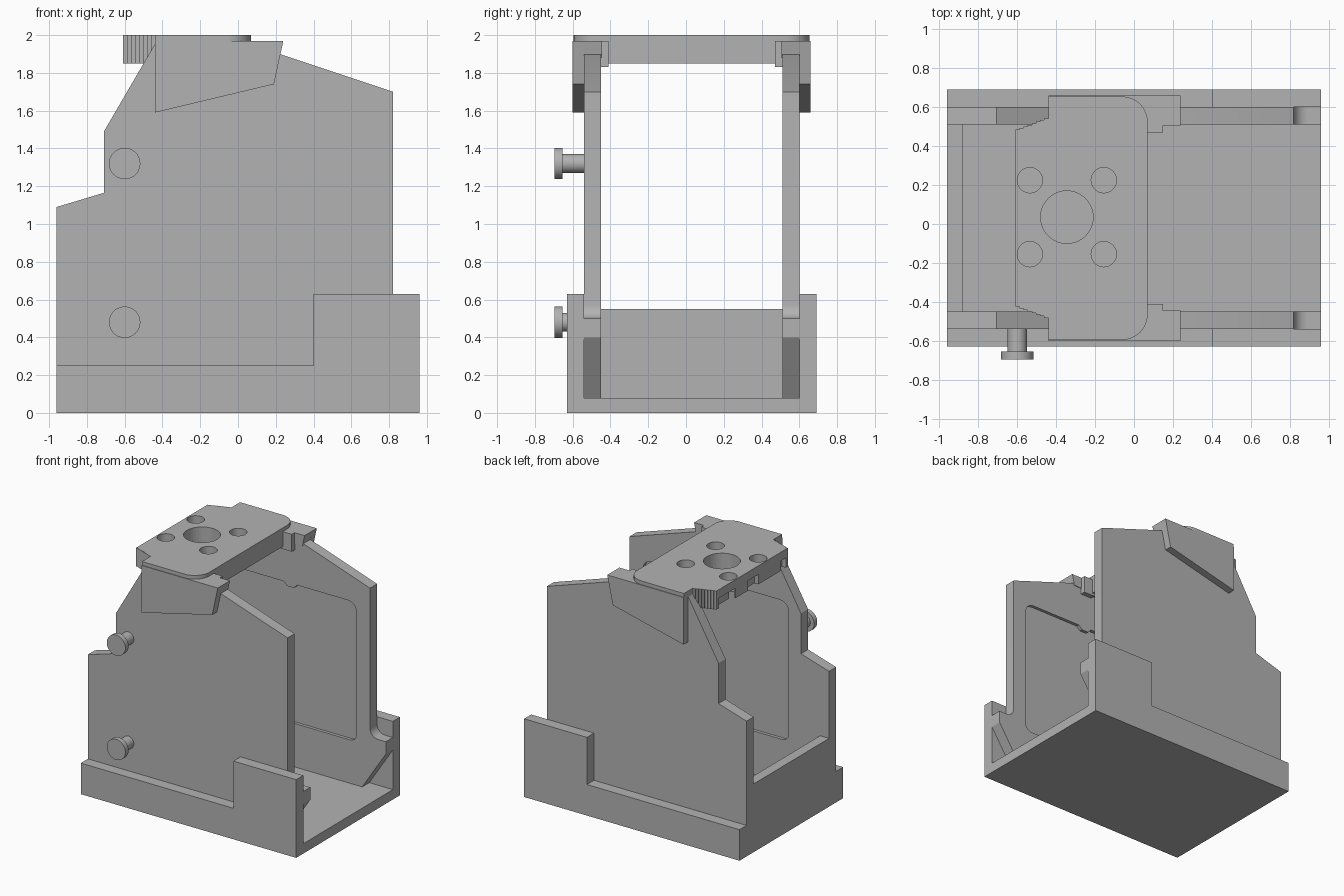
import bpy, bmesh, math
from mathutils import Vector

old = bpy.data.objects.get("Cube")
if old:
    bpy.data.objects.remove(old)

MID = 0.03  # y of the mirror plane between the two sides

grey = bpy.data.materials.new("plain_grey")
grey.use_nodes = True
grey.diffuse_color = (0.45, 0.45, 0.45, 1)
grey.node_tree.nodes["Principled BSDF"].inputs["Base Color"].default_value = (0.45, 0.45, 0.45, 1)


def rounded(points, steps=8):
    """Replace each (a, b, radius) corner of an outline by an arc."""
    out = []
    for i, p in enumerate(points):
        c = Vector(p[:2])
        if len(p) == 2:
            out.append(c)
            continue
        a = (Vector(points[i - 1][:2]) - c).normalized()
        b = (Vector(points[(i + 1) % len(points)][:2]) - c).normalized()
        start, end = c + a * p[2], c + b * p[2]
        w = math.sin(a.angle(b) / 2)
        for k in range(steps + 1):
            t = k / steps
            u, v, s = (1 - t) ** 2, 2 * t * (1 - t) * w, t * t
            out.append((start * u + c * v + end * s) / (u + v + s))
    return out


def prism(name, outline, lo, hi, axis="y"):
    """Extrude an outline between two levels along y or z."""
    bm = bmesh.new()
    place = (lambda p, h: (p[0], h, p[1])) if axis == "y" else (lambda p, h: (p[0], p[1], h))
    pts = rounded(outline)
    rings = [[bm.verts.new(place(p, h)) for p in pts] for h in (lo, hi)]
    bm.faces.new(rings[0])
    bm.faces.new(rings[1][::-1])
    for i in range(len(pts)):
        j = (i + 1) % len(pts)
        bm.faces.new((rings[0][j], rings[0][i], rings[1][i], rings[1][j]))
    bmesh.ops.recalc_face_normals(bm, faces=bm.faces)
    mesh = bpy.data.meshes.new(name)
    bm.to_mesh(mesh)
    bm.free()
    mesh.materials.append(grey)
    ob = bpy.data.objects.new(name, mesh)
    bpy.context.collection.objects.link(ob)
    return ob


def box(x0, x1, z0, z1):
    return [(x0, z0), (x1, z0), (x1, z1), (x0, z1)]


def circle(x, y, r, n=40):
    return [(x + r * math.cos(math.tau * i / n), y + r * math.sin(math.tau * i / n)) for i in range(n)]


def cut(ob, cutter):
    mod = ob.modifiers.new("cut", "BOOLEAN")
    mod.operation = "DIFFERENCE"
    mod.solver = "EXACT"
    mod.object = cutter
    cutter.hide_render = True
    cutter.hide_set(True)


def smooth(ob):
    bpy.ops.object.select_all(action="DESELECT")
    ob.select_set(True)
    bpy.context.view_layer.objects.active = ob
    bpy.ops.object.shade_smooth_by_angle(angle=math.radians(30))


# Base tray
prism("base_floor", box(-0.96, 0.96, 0, 0.08), MID - 0.66, MID + 0.66)
prism("end_wall", box(-0.96, -0.88, 0.08, 0.55), MID - 0.48, MID + 0.48)

lip = [(-0.96, 0.08), (0.96, 0.08), (0.96, 0.63), (0.4, 0.63), (0.4, 0.25), (-0.96, 0.25)]
panel = [(-0.96, 0.08), (0.75, 0.08), (0.96, 0.4), (0.96, 0.5), (0.82, 0.5, 0.07), (0.82, 1.70),
         (0.01, 1.97), (-0.43, 1.97), (-0.71, 1.49), (-0.71, 1.165), (-0.96, 1.09)]
recess = [(-0.6, 0.43, 0.06), (0.7, 0.43, 0.06), (0.7, 1.55, 0.08), (0.17, 1.55),
          (0.14, 1.52), (0.08, 1.52), (0.05, 1.55), (-0.6, 1.55, 0.08)]
clip = [(-0.44, 1.59), (0.19, 1.74), (0.24, 1.97), (-0.44, 1.97)]
clip_top = [(-0.44, 1.87), (0.22, 1.88), (0.24, 1.97), (-0.44, 1.97)]

# Mirrored sides: lips, tall panels with a shallow inner recess, clips of the cap
for side, s in (("right", -1), ("left", 1)):
    def part(name, outline, near, far):
        return prism(f"{side}_{name}", outline, MID + s * near, MID + s * far)
    part("base_lip", lip, 0.57, 0.66)
    wall = part("side_panel", panel, 0.48, 0.57)
    cut(wall, part("recess_cutter", recess, 0.44, 0.505))
    smooth(wall)
    part("clip_outer", clip, 0.57, 0.63)
    part("clip_top", clip_top, 0.475, 0.57)
    part("clip_tab", box(0.05, 0.15, 1.83, 1.97), 0.44, 0.48)

# Cap plate with rounded front corners and stepped grip edges
STEPS = 8
half = []
for i in range(STEPS):
    x, w = -0.61 + 0.17 * i / STEPS, 0.455 + 0.065 * i / STEPS
    half += [(x, w), (x + 0.17 / STEPS, w)]
half += [(-0.44, 0.625), (0.07, 0.625, 0.13)]
outline = [(p[0], MID + p[1], *p[2:]) for p in half]
outline += [(p[0], MID - p[1], *p[2:]) for p in reversed(half)]
plate = prism("cap_plate", outline, 1.85, 2.0, "z")

# Holes through the plate and notches under its back edge
holes = [(-0.345, 0.035, 0.135)]
holes += [(x, y, 0.065) for x in (-0.535, -0.155) for y in (0.225, -0.155)]
for x, y, r in holes:
    cut(plate, prism("hole_cutter", circle(x, y, r), 1.7, 2.1, "z"))
for y0, y1 in ((0.24, 0.45), (-0.05, 0.08), (-0.4, -0.33)):
    cut(plate, prism("notch_cutter", box(-0.7, -0.575, 1.8, 1.93), y0, y1))
smooth(plate)

# Knobs on the front panel
for name, z in (("upper", 1.32), ("lower", 0.48)):
    smooth(prism(f"{name}_knob_shaft", circle(-0.6, z, 0.05), -0.66, -0.53))
    smooth(prism(f"{name}_knob_head", circle(-0.6, z, 0.083), -0.695, -0.655))
